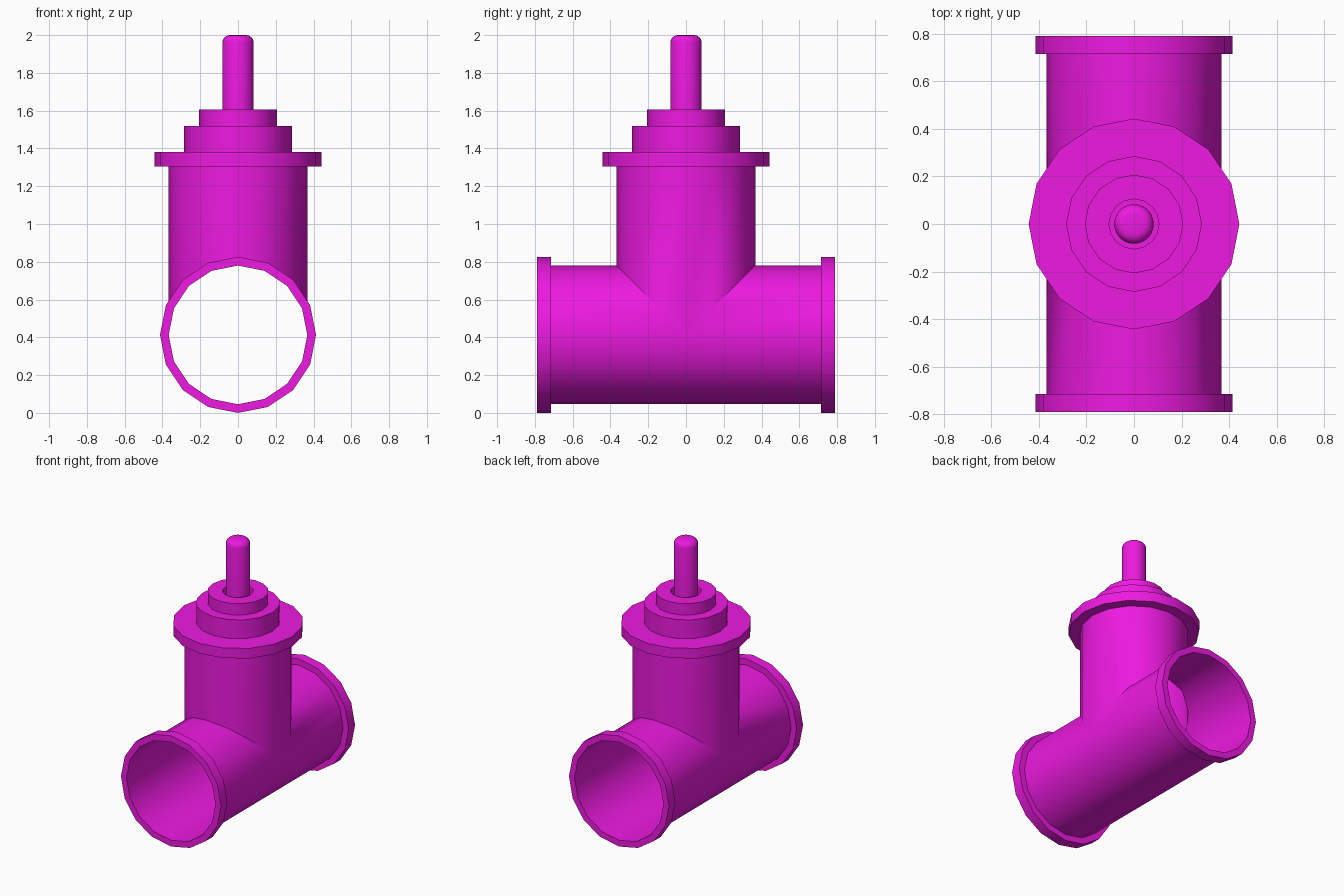
import bpy, bmesh, math
from mathutils import Matrix

if "Cube" in bpy.data.objects:
    bpy.data.objects.remove(bpy.data.objects["Cube"])

SIDES = 16
R = 0.367            # pipe radius
ZC = 0.413           # height of the horizontal pipe axis
END = 0.79           # half length of the horizontal pipe
TOP = 1.305          # top of the vertical branch

mat = bpy.data.materials.new("magenta")
mat.diffuse_color = (0.85, 0.01, 0.75, 1)
mat.use_nodes = True
mat.node_tree.nodes["Principled BSDF"].inputs["Base Color"].default_value = mat.diffuse_color


def finish(name, bm, angle=35):
    bmesh.ops.remove_doubles(bm, verts=bm.verts, dist=1e-5)
    bmesh.ops.recalc_face_normals(bm, faces=bm.faces)
    mesh = bpy.data.meshes.new(name)
    bm.to_mesh(mesh)
    bm.free()
    mesh.materials.append(mat)
    ob = bpy.data.objects.new(name, mesh)
    bpy.context.collection.objects.link(ob)
    bpy.ops.object.select_all(action='DESELECT')
    ob.select_set(True)
    bpy.context.view_layer.objects.active = ob
    bpy.ops.object.shade_smooth_by_angle(angle=math.radians(angle))
    return ob


def lathe(name, profile, sides=SIDES, closed=False, matrix=None):
    """Spin (radius, height) points around z."""
    bm = bmesh.new()
    rings = [[bm.verts.new((r * math.cos(2 * math.pi * i / sides),
                            r * math.sin(2 * math.pi * i / sides), z))
              for i in range(sides)] for r, z in profile]
    pairs = list(zip(rings, rings[1:]))
    if closed:
        pairs.append((rings[-1], rings[0]))
    for a, b in pairs:
        for i in range(sides):
            j = (i + 1) % sides
            bm.faces.new((a[i], a[j], b[j], b[i]))
    if not closed and profile[-1][0] < 0.1:
        bm.faces.new(rings[-1])
    if matrix:
        bm.transform(matrix)
    return finish(name, bm)


# Tee body: open thin pipes joined along a 45 degree mitre
bm = bmesh.new()
for i in range(SIDES):
    a0, a1 = (2 * math.pi * k / SIDES for k in (i, i + 1))
    (c0, s0), (c1, s1) = [(R * math.cos(a), R * math.sin(a)) for a in (a0, a1)]
    quads = [[(c0, s0, ZC + abs(s0)), (c1, s1, ZC + abs(s1)),
              (c1, s1, TOP), (c0, s0, TOP)]]
    for side in (-1, 1):
        quads.append([(c0, side * max(s0, 0), ZC + s0), (c1, side * max(s1, 0), ZC + s1),
                      (c1, side * END, ZC + s1), (c0, side * END, ZC + s0)])
    for q in quads:
        bm.faces.new([bm.verts.new(p) for p in q])
finish("tee_body", bm)

# Rings on both open ends
for name, side in (("front_end_ring", 1), ("back_end_ring", -1)):
    m = Matrix.Translation((0, 0, ZC)) @ Matrix.Rotation(side * math.pi / 2, 4, 'X')
    lathe(name, [(R, 0.715), (ZC, 0.715), (ZC, END), (R, END)], closed=True, matrix=m)

# Stepped bonnet with a recess around the stem
lathe("bonnet", [(R, TOP), (0.443, TOP), (0.443, 1.38), (0.285, 1.38), (0.285, 1.52),
                 (0.207, 1.52), (0.207, 1.605), (0.105, 1.605), (0.105, 1.52), (0.08, 1.52)])

# Stem with a rounded tip
f = 0.04
tip = [(0.083 - f + f * math.cos(a), 2 - f + f * math.sin(a))
       for a in (math.pi / 2 * k / 4 for k in range(5))]
lathe("stem", [(0.083, 1.5)] + tip, sides=24)
